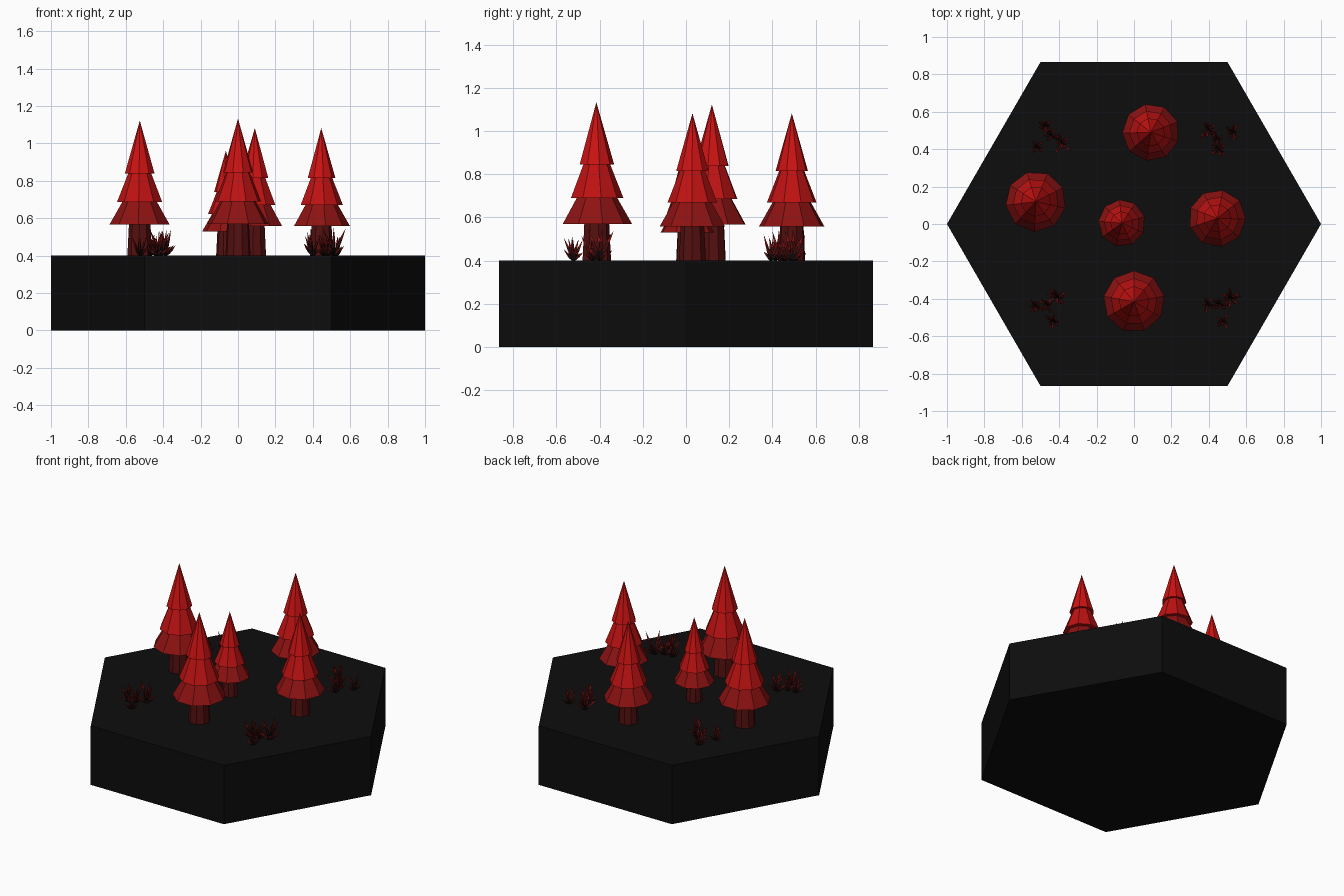
import bpy, bmesh, math, random
from mathutils import Vector, Matrix

cube = bpy.data.objects.get("Cube")
if cube:
    bpy.data.objects.remove(cube)
random.seed(4)
GROUND = 0.4


def material(name, rgb):
    m = bpy.data.materials.new(name)
    m.use_nodes = True
    m.diffuse_color = (*rgb, 1)
    m.node_tree.nodes["Principled BSDF"].inputs["Base Color"].default_value = (*rgb, 1)
    return m


soil = material("black soil", (0.004, 0.004, 0.004))
bark = material("dark red bark", (0.09, 0.005, 0.005))
low_leaf = material("deep red needles", (0.27, 0.006, 0.006))
mid_leaf = material("red needles", (0.52, 0.006, 0.006))
top_leaf = material("bright red needles", (0.6, 0.006, 0.006))
blade_mid = material("dark red blade", (0.05, 0.003, 0.003))
blade_tip = material("red blade tip", (0.25, 0.006, 0.006))


def finish(bm, name, mats, location):
    bmesh.ops.recalc_face_normals(bm, faces=bm.faces)
    mesh = bpy.data.meshes.new(name)
    bm.to_mesh(mesh)
    bm.free()
    for m in mats:
        mesh.materials.append(m)
    obj = bpy.data.objects.new(name, mesh)
    obj.location = location
    bpy.context.collection.objects.link(obj)
    return obj


def frustum(bm, sides, r1, r2, z1, z2, index, turn=0.0):
    """Capped tapering prism from z1 to z2 with one material."""
    place = Matrix.Translation((0, 0, (z1 + z2) / 2)) @ Matrix.Rotation(turn, 4, "Z")
    old = set(bm.faces)
    bmesh.ops.create_cone(bm, cap_ends=True, segments=sides, radius1=r1,
                          radius2=r2, depth=z2 - z1, matrix=place)
    for f in set(bm.faces) - old:
        f.material_index = index


# Hexagonal ground slab
bm = bmesh.new()
frustum(bm, 6, 1, 1, 0, GROUND, 0, math.pi / 6)
finish(bm, "ground_slab", [soil], (0, 0, 0))


# Conifers: trunk and three overlapping skirts
def conifer(name, x, y, size, turn):
    bm = bmesh.new()
    frustum(bm, 9, 0.068, 0.058, 0, 0.2, 0, turn)
    frustum(bm, 9, 0.165, 0.085, 0.17, 0.31, 1, turn)
    frustum(bm, 9, 0.125, 0.056, 0.29, 0.465, 2, turn)
    frustum(bm, 9, 0.082, 0, 0.445, 0.733, 3, turn)
    obj = finish(bm, name, [bark, low_leaf, mid_leaf, top_leaf], (x, y, GROUND))
    obj.scale = (size, size, size)


conifer("front_tree", 0, -0.415, 1.0, 0.0)
conifer("right_tree", -0.525, 0.12, 0.985, 0.3)
conifer("back_tree", 0.09, 0.49, 0.93, 0.2)
conifer("left_tree", 0.445, 0.03, 0.93, 0.5)
conifer("middle_tree", -0.065, 0.005, 0.765, 0.1)


# Spiky bushes: sprouts made of slim three-sided blades
def blade(bm, base, lean, length, width):
    side = lean.orthogonal().normalized()
    rings = []
    for t, w in ((0, 0.35), (0.3, 1), (0.62, 0.75)):
        rings.append([bm.verts.new(base + lean * length * t
                      + Matrix.Rotation(math.tau * k / 3, 3, lean) @ side * width * w)
                      for k in range(3)])
    tip = bm.verts.new(base + lean * length)
    for k in range(3):
        n = (k + 1) % 3
        for i in (0, 1):
            f = bm.faces.new((rings[i][k], rings[i][n], rings[i + 1][n], rings[i + 1][k]))
            f.material_index = i
        bm.faces.new((rings[2][k], rings[2][n], tip)).material_index = 2


def bush(name, x, y, turn):
    bm = bmesh.new()
    for angle, reach, size in ((0, 0.075, 1.0), (2.1, 0.065, 0.8),
                               (4.2, 0.075, 0.75), (1.0, 0.02, 0.7)):
        a = angle + turn
        root = Vector((math.cos(a) * reach, math.sin(a) * reach, 0))
        for k in range(8):
            b = math.tau * k / 8 + random.uniform(-0.3, 0.3)
            tilt = (0.3, 0.85)[k % 2] + random.uniform(-0.1, 0.15)
            lean = Vector((math.cos(b) * math.sin(tilt), math.sin(b) * math.sin(tilt),
                           math.cos(tilt)))
            length = size * ((0.15, 0.085)[k % 2] + random.uniform(-0.02, 0.01))
            blade(bm, root, lean, length, 0.011 * size)
    finish(bm, name, [soil, blade_mid, blade_tip], (x, y, GROUND))


bush("back_right_bush", -0.46, 0.46, -0.35)
bush("back_left_bush", 0.46, 0.46, 2.5)
bush("front_right_bush", -0.46, -0.45, 0.9)
bush("front_left_bush", 0.46, -0.45, 0.75)
